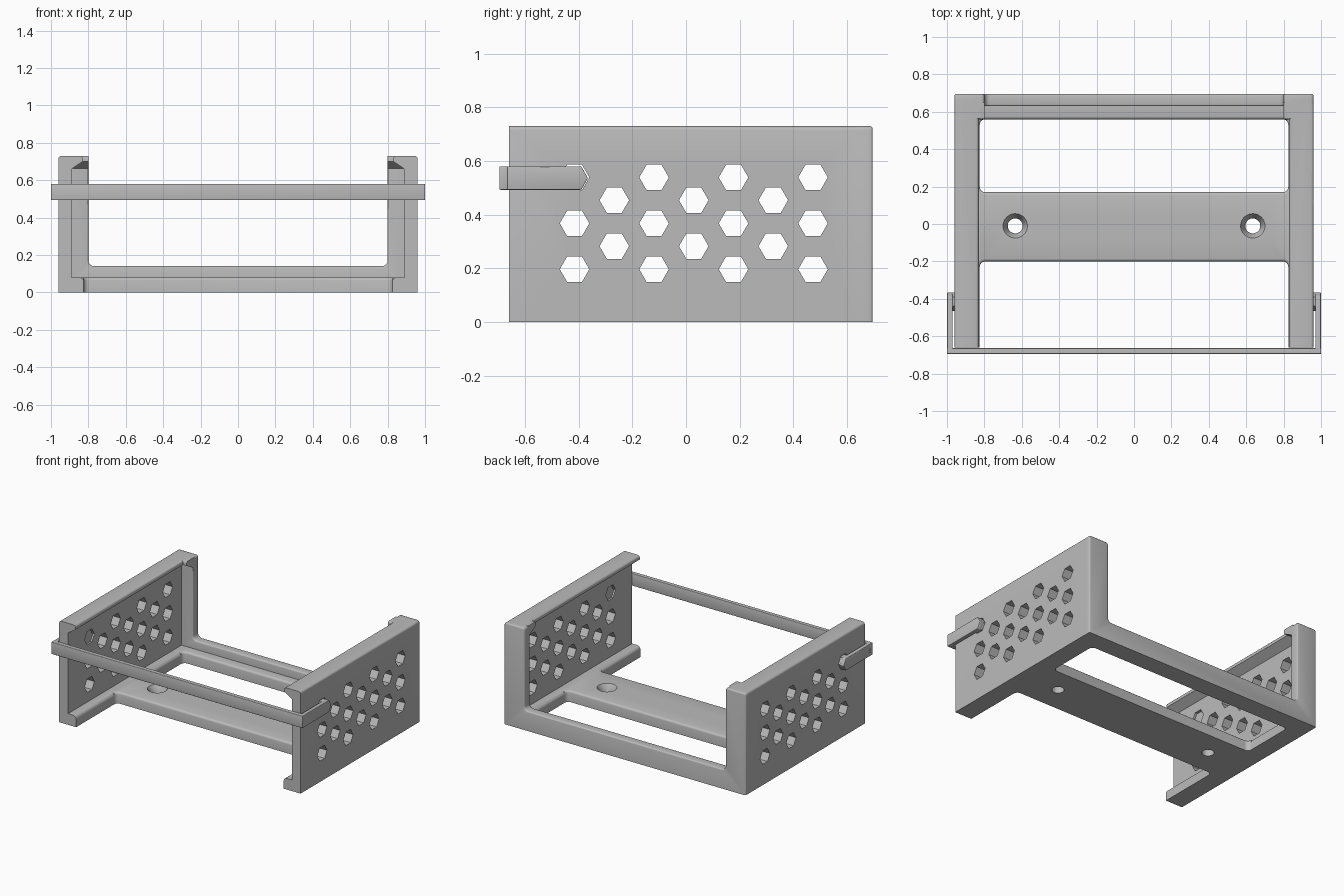
import bpy, bmesh, math

if "Cube" in bpy.data.objects:
    bpy.data.objects.remove(bpy.data.objects["Cube"])

grey = bpy.data.materials.new("plain grey")
grey.diffuse_color = (0.5, 0.5, 0.5, 1)
grey.use_nodes = True
grey.node_tree.nodes["Principled BSDF"].inputs["Base Color"].default_value = grey.diffuse_color


def arc(cx, cy, r, a0, a1, n=6):
    return [(cx + r * math.cos(math.radians(a0 + (a1 - a0) * i / n)),
             cy + r * math.sin(math.radians(a0 + (a1 - a0) * i / n))) for i in range(n + 1)]


def prism(name, pts, axis, a, b, bevel=0, rule=None, side=1):
    """Extrude a 2D outline along an axis; bevel the edges picked by rule."""
    place = {'x': lambda p, t: (t * side, p[0], p[1]),
             'y': lambda p, t: (p[0] * side, t, p[1]),
             'z': lambda p, t: (p[0] * side, p[1], t)}[axis]
    bm = bmesh.new()
    lo = [bm.verts.new(place(p, a)) for p in pts]
    hi = [bm.verts.new(place(p, b)) for p in pts]
    bm.faces.new(lo)
    bm.faces.new(hi)
    n = len(pts)
    for i in range(n):
        j = (i + 1) % n
        bm.faces.new((lo[i], lo[j], hi[j], hi[i]))
    bmesh.ops.recalc_face_normals(bm, faces=bm.faces)
    if bevel:
        edges = [e for e in bm.edges if rule is None or rule(e.verts[0].co, e.verts[1].co)]
        bmesh.ops.bevel(bm, geom=edges, offset=bevel, segments=3, profile=0.5, affect='EDGES')
    me = bpy.data.meshes.new(name)
    bm.to_mesh(me)
    bm.free()
    ob = bpy.data.objects.new(name, me)
    bpy.context.collection.objects.link(ob)
    me.materials.append(grey)
    return ob


def combine(base, others, op):
    """Apply booleans to base and remove the operands."""
    bpy.context.view_layer.objects.active = base
    for o in others:
        m = base.modifiers.new("bool", 'BOOLEAN')
        m.operation, m.solver, m.object = op, 'EXACT', o
        bpy.ops.object.modifier_apply(modifier=m.name)
        bpy.data.objects.remove(o, do_unlink=True)


def smooth(ob):
    bpy.ops.object.select_all(action='DESELECT')
    ob.select_set(True)
    bpy.context.view_layer.objects.active = ob
    bpy.ops.object.shade_smooth_by_angle(angle=math.radians(32))


def hexagon(cy, cz, r):
    return arc(cy, cz, r, 0, 300, 5)


FRONT, BACK = -0.66, 0.695

# back wall: a U-shaped frame open at the top
u = ([(-0.96, 0), (0.96, 0)] + arc(0.945, 0.715, 0.015, 0, 90, 3)
     + arc(0.815, 0.715, 0.015, 90, 180, 3)
     + arc(0.77, 0.17, 0.03, 0, -90) + arc(-0.77, 0.17, 0.03, -90, -180)
     + arc(-0.815, 0.715, 0.015, 0, 90, 3) + arc(-0.945, 0.715, 0.015, 90, 180, 3))
frame = prism("rack_body", u, 'y', 0.63, BACK, 0.009,
              lambda p, q: abs(p.y - q.y) < 1e-5 and max(p.z, q.z) > 0.01
              and (p.y > 0.68 or max(abs(p.x), abs(q.x)) < 0.82))
parts = []

# side walls: C section with ledge below and sloped lip above
c = ([(0.96, 0), (0.825, 0)] + arc(0.85, 0.055, 0.025, 180, 90, 4) + [(0.89, 0.08), (0.89, 0.66)]
     + [(0.83, 0.70)] + arc(0.845, 0.715, 0.015, 180, 90, 3) + arc(0.945, 0.715, 0.015, 90, 0, 3))
gusset = [(0.65, 0.655), (0.635, 0.66), (0.56, 0.70)] + arc(0.57, 0.72, 0.01, 180, 90, 3) + [(0.65, 0.73)]
for s in (1, -1):
    parts.append(prism("side_wall", c, 'y', FRONT, 0.66, side=s))
    parts.append(prism("corner_block", gusset, 'x', 0.80, 0.92, side=s))

# floor cross plate and rear floor bar, flared into the side ledges
r, xe, e = 0.03, 0.825, 0.88
plate = ([(e, -0.23)] + [(e, 0.20)] + arc(xe - r, 0.17 + r, r, 0, -90)
         + arc(-xe + r, 0.17 + r, r, -90, -180) + [(-e, 0.20), (-e, -0.23)]
         + arc(-xe + r, -0.20 - r, r, 180, 90) + arc(xe - r, -0.20 - r, r, 90, 0))
bar = ([(e, 0.53), (e, 0.66), (-e, 0.66), (-e, 0.53)]
       + arc(-xe + r, 0.56 - r, r, 180, 90) + arc(xe - r, 0.56 - r, r, 90, 0))
for name, pts in (("floor_plate", plate), ("rear_floor_bar", bar)):
    parts.append(prism(name, pts, 'z', 0, 0.08, 0.015,
                       lambda p, q: p.z > 0.07 and q.z > 0.07
                       and min(abs(p.x), abs(q.x)) < 0.826))
combine(frame, parts, 'UNION')

# hexagonal vents through both walls, and countersunk screw holes
cuts = []
for i in range(7):
    y = -0.415 + 0.148 * i
    for z in ((0.197, 0.368, 0.539) if i % 2 == 0 else (0.283, 0.454)):
        cuts.append(prism("vent_cutter", hexagon(y, z, 0.055), 'x', -1.1, 1.1))
for s in (1, -1):
    bpy.ops.mesh.primitive_cylinder_add(vertices=32, radius=0.04, depth=0.3, location=(0.635 * s, -0.01, 0.05))
    cuts.append(bpy.context.object)
    bpy.ops.mesh.primitive_cone_add(vertices=32, radius1=0.035, radius2=0.07, depth=0.06,
                                    location=(0.635 * s, -0.01, 0.058))
    cuts.append(bpy.context.object)
combine(frame, cuts, 'DIFFERENCE')
smooth(frame)

# retaining clip: front strap, pointed arms, pegs in the vents
clip = prism("retaining_clip", [(-1, 0.493), (1, 0.493), (1, 0.58), (-1, 0.58)], 'y', -0.695, -0.664, 0.004)
arm = [(-0.69, 0.493), (-0.39, 0.493), (-0.365, 0.5365), (-0.39, 0.58), (-0.69, 0.58)]
clip_parts = []
for s in (1, -1):
    clip_parts.append(prism("clip_arm", arm, 'x', 0.97, 0.999, 0.004, side=s))
    clip_parts.append(prism("clip_peg", hexagon(-0.415, 0.5365, 0.049), 'x', 0.90, 0.98, side=s))
combine(clip, clip_parts, 'UNION')
smooth(clip)
